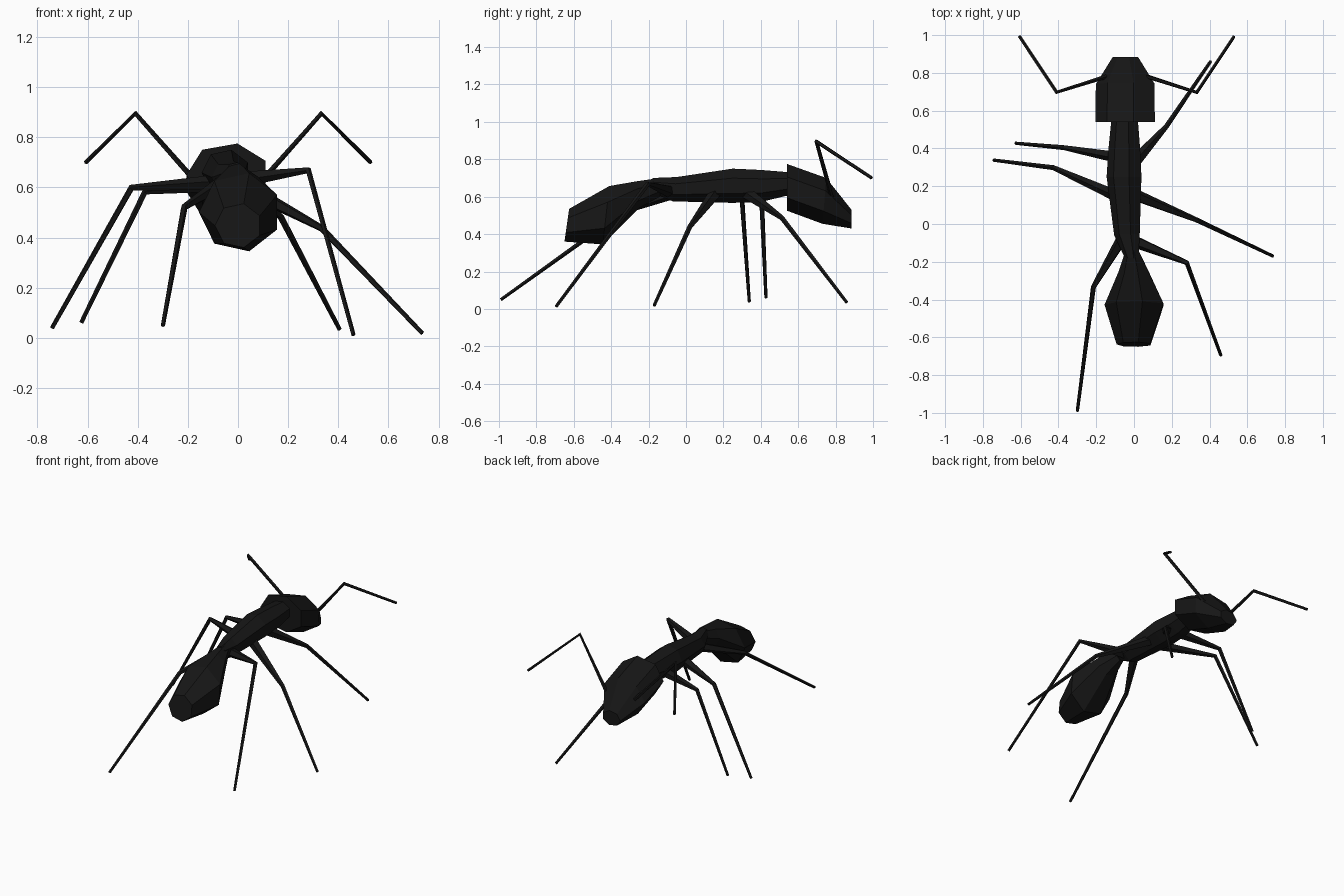
import bpy, bmesh, math
from mathutils import Vector

if "Cube" in bpy.data.objects:
    bpy.data.objects.remove(bpy.data.objects["Cube"])

black = bpy.data.materials.new("black_shell")
black.diffuse_color = (0.008, 0.008, 0.008, 1)
black.use_nodes = True
black.node_tree.nodes["Principled BSDF"].inputs["Base Color"].default_value = black.diffuse_color


def loft(name, rings):
    """Skin a list of equal-sized vertex rings and cap both ends."""
    bm = bmesh.new()
    loops = [[bm.verts.new(p) for p in ring] for ring in rings]
    n = len(loops[0])
    for a, b in zip(loops, loops[1:]):
        for i in range(n):
            j = (i + 1) % n
            bm.faces.new((a[i], a[j], b[j], b[i]))
    bm.faces.new(loops[0][::-1])
    bm.faces.new(loops[-1])
    bmesh.ops.recalc_face_normals(bm, faces=bm.faces)
    mesh = bpy.data.meshes.new(name)
    bm.to_mesh(mesh)
    bm.free()
    mesh.materials.append(black)
    obj = bpy.data.objects.new(name, mesh)
    bpy.context.collection.objects.link(obj)
    return obj


def body(name, sections, sides=7):
    """Section: centre x, x radius, top (y, z), bottom (y, z)."""
    rings = []
    for cx, rx, top, bottom in sections:
        t, b = Vector((cx, *top)), Vector((cx, *bottom))
        mid, up = (t + b) / 2, (t - b) / 2 / 0.975
        angles = [math.pi + math.tau * i / sides for i in range(sides)]
        rings.append([mid + Vector((rx * math.cos(a), 0, 0)) + up * math.sin(a)
                      for a in angles])
    return loft(name, rings)


def limb(name, points, radii, sides=5):
    """Tapered jointed tube through the points."""
    pts = [Vector(p) for p in points]
    rings = []
    for i, (p, r) in enumerate(zip(pts, radii)):
        before = (p - pts[i - 1]).normalized() if i else Vector()
        after = (pts[i + 1] - p).normalized() if i < len(pts) - 1 else Vector()
        axis = (before + after).normalized()
        side = (pts[1] - pts[0]).cross(pts[2] - pts[1]).normalized()
        up = axis.cross(side).normalized()
        rings.append([p + r * (side * math.cos(math.tau * k / sides)
                               + up * math.sin(math.tau * k / sides))
                      for k in range(sides)])
    return loft(name, rings)


# Body segments
body("head", [
    (-0.039, 0.166, (0.54, 0.775), (0.54, 0.525)),
    (-0.039, 0.163, (0.75, 0.70), (0.73, 0.455)),
    (-0.042, 0.070, (0.885, 0.53), (0.885, 0.43)),
])
body("thorax", [
    (-0.046, 0.073, (0.56, 0.73), (0.56, 0.61)),
    (-0.047, 0.088, (0.40, 0.743), (0.40, 0.572)),
    (-0.048, 0.097, (0.25, 0.75), (0.25, 0.567)),
    (-0.034, 0.071, (-0.05, 0.705), (-0.07, 0.575)),
    (-0.010, 0.038, (-0.18, 0.70), (-0.18, 0.62)),
])
body("abdomen", [
    (-0.008, 0.036, (-0.14, 0.70), (-0.14, 0.60)),
    (0.002, 0.085, (-0.26, 0.683), (-0.25, 0.54)),
    (0.008, 0.164, (-0.41, 0.657), (-0.445, 0.345)),
    (0.002, 0.094, (-0.625, 0.535), (-0.65, 0.36)),
])

# Legs: root, knee, foot
legs = {
    "right_front_leg": ((0.00, 0.325, 0.62), (0.17, 0.515, 0.485), (0.405, 0.86, 0.035)),
    "right_middle_leg": ((0.00, 0.155, 0.615), (0.333, 0.02, 0.437), (0.735, -0.17, 0.018)),
    "right_rear_leg": ((0.00, -0.09, 0.63), (0.28, -0.205, 0.668), (0.46, -0.695, 0.012)),
    "left_front_leg": ((-0.06, 0.35, 0.615), (-0.37, 0.405, 0.583), (-0.625, 0.428, 0.06)),
    "left_middle_leg": ((-0.06, 0.135, 0.62), (-0.425, 0.298, 0.598), (-0.742, 0.338, 0.038)),
    "left_rear_leg": ((-0.04, -0.04, 0.63), (-0.215, -0.335, 0.52), (-0.30, -0.99, 0.05)),
}
for name, points in legs.items():
    limb(name, points, (0.034, 0.014, 0.009))

# Antennae, mirrored about the head centre
for side, s in (("right", 1), ("left", -1)):
    limb(side + "_antenna",
         [(-0.039 + s * x, y, z) for x, y, z in
          ((0.11, 0.78, 0.60), (0.371, 0.697, 0.895), (0.568, 0.993, 0.70))],
         (0.012, 0.011, 0.009))
